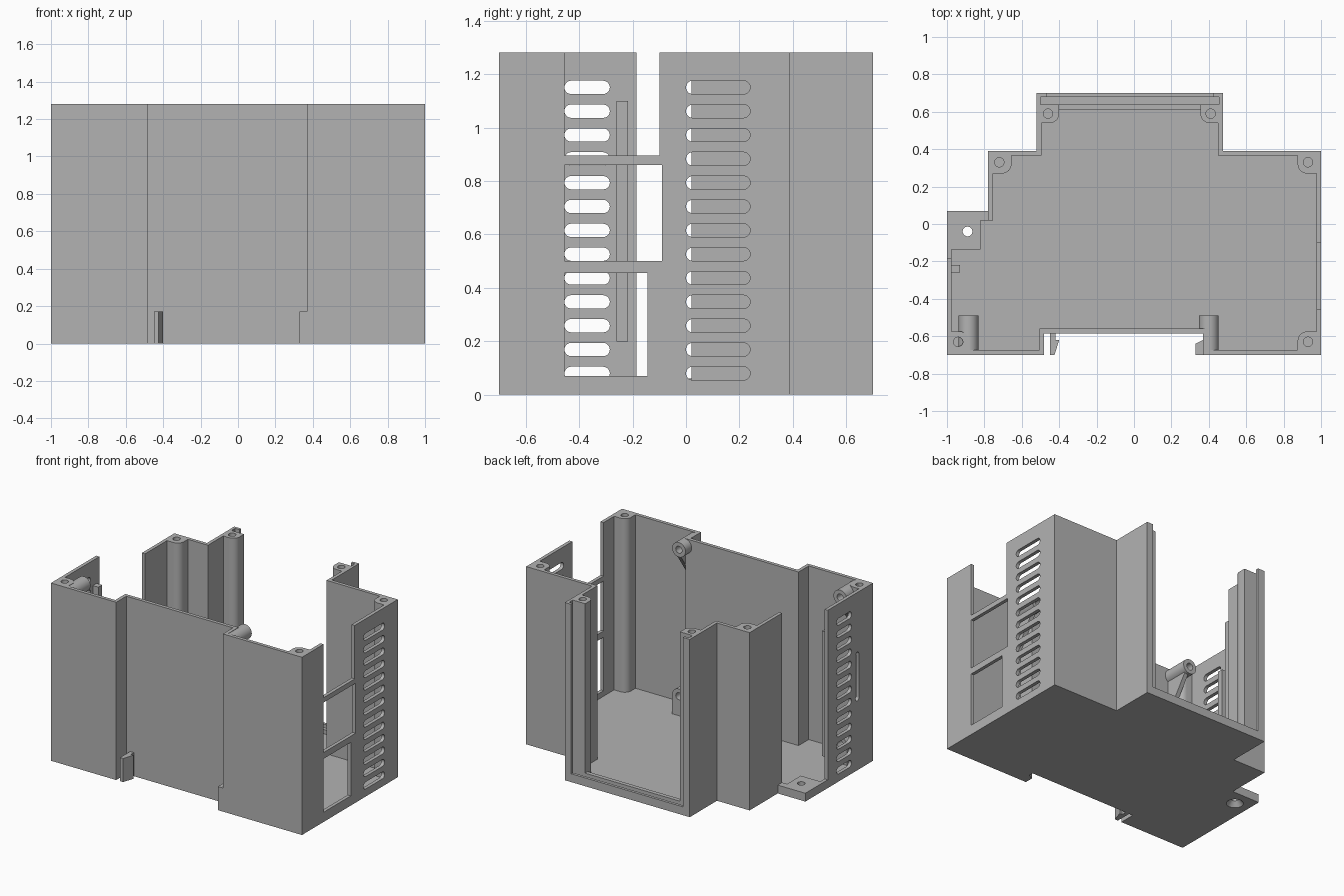
import bpy, bmesh
from math import pi, cos, sin
from mathutils import Vector

cube = bpy.data.objects.get("Cube")
if cube:
    bpy.data.objects.remove(cube, do_unlink=True)

grey = bpy.data.materials.new("Matte grey plastic")
grey.use_nodes = True
GREY = (0.45, 0.45, 0.45, 1)
grey.diffuse_color = GREY
grey.node_tree.nodes["Principled BSDF"].inputs["Base Color"].default_value = GREY

H, FLOOR, SILL, WALL = 1.28, 0.03, 0.06, 0.025


def prism(name, pts, lo, hi, axis="z", end_scale=1.0):
    """Extrude a 2D profile along an axis, optionally tapering the far end."""
    place = {"x": lambda a, b, h: (h, a, b),
             "y": lambda a, b, h: (a, h, b),
             "z": lambda a, b, h: (a, b, h)}[axis]
    ca = sum(p[0] for p in pts) / len(pts)
    cb = sum(p[1] for p in pts) / len(pts)
    bm = bmesh.new()
    low = [bm.verts.new(place(a, b, lo)) for a, b in pts]
    top = [bm.verts.new(place(ca + (a - ca) * end_scale, cb + (b - cb) * end_scale, hi))
           for a, b in pts]
    bm.faces.new(low)
    bm.faces.new(top)
    n = len(pts)
    for i in range(n):
        j = (i + 1) % n
        bm.faces.new((low[i], low[j], top[j], top[i]))
    bmesh.ops.recalc_face_normals(bm, faces=bm.faces)
    mesh = bpy.data.meshes.new(name)
    bm.to_mesh(mesh)
    bm.free()
    mesh.materials.append(grey)
    obj = bpy.data.objects.new(name, mesh)
    bpy.context.scene.collection.objects.link(obj)
    return obj


def rect(a0, a1, b0, b1):
    return [(a0, b0), (a1, b0), (a1, b1), (a0, b1)]


def box(name, x0, x1, y0, y1, z0, z1):
    return prism(name, rect(x0, x1, y0, y1), z0, z1)


def arc(a, b, r, start, end, steps):
    return [(a + r * cos(start + (end - start) * i / steps),
             b + r * sin(start + (end - start) * i / steps)) for i in range(steps + 1)]


def circle(a, b, r, n=32):
    return arc(a, b, r, 0, 2 * pi * (n - 1) / n, n - 1)


def slot(a0, a1, b, r):
    return arc(a1 - r, b, r, -pi / 2, pi / 2, 10) + arc(a0 + r, b, r, pi / 2, 3 * pi / 2, 10)


def cut(obj, cutters):
    """Subtract cutters, bake the result and remove the cutters."""
    for c in cutters:
        c.hide_render = True
        m = obj.modifiers.new("cut", "BOOLEAN")
        m.operation, m.solver, m.object = "DIFFERENCE", "EXACT", c
    bpy.context.view_layer.update()
    dg = bpy.context.evaluated_depsgraph_get()
    baked = bpy.data.meshes.new_from_object(obj.evaluated_get(dg))
    obj.modifiers.clear()
    obj.data = baked
    for c in cutters:
        bpy.data.objects.remove(c, do_unlink=True)


def smooth(obj):
    bpy.ops.object.select_all(action="DESELECT")
    obj.select_set(True)
    bpy.context.view_layer.objects.active = obj
    bpy.ops.object.shade_smooth_by_angle(angle=0.5)


# Housing shell: stepped outline with a stepped cavity
outer = [(-1, -.7), (-.48, -.7), (-.48, -.585), (.37, -.585), (.37, -.7), (1, -.7),
         (1, .39), (.475, .39), (.475, .7), (-.52, .7), (-.52, .39), (-.78, .39),
         (-.78, .07), (-1, .07)]
inner = [(-.975, -.675), (-.505, -.675), (-.505, -.56), (.395, -.56), (.395, -.675),
         (.975, -.675), (.975, .365), (.45, .365), (.45, .61), (-.495, .61),
         (-.495, .365), (-.755, .365), (-.755, .02), (-.82, .02), (-.82, -.135),
         (-.975, -.135)]
shell = prism("housing_shell", outer, 0, H)
TOP = H + .1
cutters = [prism("cavity", inner, FLOOR, TOP)]

# Corner above the mounting shelf, and its countersunk hole
cutters += [box("shelf_gap", -1.1, -.7, -.185, .02, SILL, TOP),
            box("shelf_gap_back", -1.1, -.78, .01, .1, SILL, TOP),
            prism("shelf_hole", circle(-.89, -.04, .026), -.1, .2),
            prism("shelf_countersink", circle(-.89, -.04, .06), -.005, .035, "z", .43)]

# Rear opening with grooves for a sliding panel
cutters += [box("rear_mouth", -.465, .425, .67, .8, SILL, TOP),
            box("rear_groove", -.5, .455, .64, .68, .035, TOP),
            box("rear_inner", -.4, .355, .55, .65, SILL, TOP)]

# Connector windows in the +x wall
for y1, z0, z1 in ((-.145, .07, .455), (-.09, .5, .86), (-.10, .895, TOP)):
    cutters.append(box("window", .9, 1.1, -.455, y1, z0, z1))

# Vent slots in both side walls, and one upright slot
for i in range(13):
    z = .08 + i * .0892
    cutters.append(prism("vent", slot(0, .24, z, .025), .9, 1.1, "x"))
    cutters.append(prism("vent", slot(-.455, -.285, z, .025), -1.1, -.9, "x"))
upright = [(b, a) for a, b in slot(.5, .85, -.52, .02)]
cutters.append(prism("upright_slot", upright, -1.1, -.9, "x"))

# Corner screw posts: wall corner, free corner, screw centre
posts = [(-.495, .61, -.4, .54, -.46, .59), (.45, .61, .355, .54, .41, .59),
         (-.755, .365, -.655, .27, -.72, .33), (.975, .365, .875, .27, .93, .33),
         (-.975, -.675, -.88, -.575, -.94, -.63), (.975, -.675, .875, -.575, .93, -.63)]
for n, (wx, wy, tx, ty, cx, cy) in enumerate(posts):
    w, t = Vector((wx, wy)), Vector((tx, ty))
    sx, sy = (1 if tx > wx else -1), (1 if ty > wy else -1)
    r = .05
    corner = [(tx - sx * r * (1 - cos(k * pi / 16)), ty - sy * r * (1 - sin(k * pi / 16)))
              for k in range(9)]
    post = prism(f"screw_post_{n + 1}", [(wx, wy), (tx, wy)] + corner + [(wx, ty)], FLOOR, H)
    cut(post, [prism("post_hole", circle(cx, cy, .025), H - .3, TOP)])
    smooth(post)
    cutters.append(prism("post_hole", circle(cx, cy, .025), H - .3, TOP))

cut(shell, cutters)
smooth(shell)

# Horizontal screw bosses on the front wall, upper pair on ribs, lower pair on feet
for side, x in (("left", .4), ("right", -.885)):
    for level, z in (("upper", 1.225), ("lower", .17)):
        if level == "upper":
            shape = circle(x, z, .053)
        else:
            shape = arc(x, z, .053, 0, pi, 16) + [(x - .053, FLOOR), (x + .053, FLOOR)]
        boss = prism(f"{level}_{side}_boss", shape, -.675, -.49, "y")
        holes = [prism("boss_hole", circle(x, z, .025), -.62, -.4, "y")]
        if side == "left":
            holes.append(box("channel_trim", .2, .39, -.8, -.565, -.1, TOP))
        cut(boss, holes)
        smooth(boss)
    prism(f"{side}_boss_rib", [(-.675, .93), (-.675, 1.2), (-.51, 1.2), (-.51, 1.17)],
          x, x + .03, "x")

# Upright guide rib inside the -x wall
box("guide_rib", -.976, -.93, -.26, -.218, .2, 1.1)

# Rail clips at the foot of the front channel
prism("rail_hook", [(-.45, -.58), (-.45, -.7), (-.425, -.7), (-.4, -.62),
                    (-.42, -.62), (-.42, -.58)], 0, .17)
prism("rail_stop", [(.33, -.7), (.37, -.7), (.37, -.62), (.33, -.64)], 0, .17)
